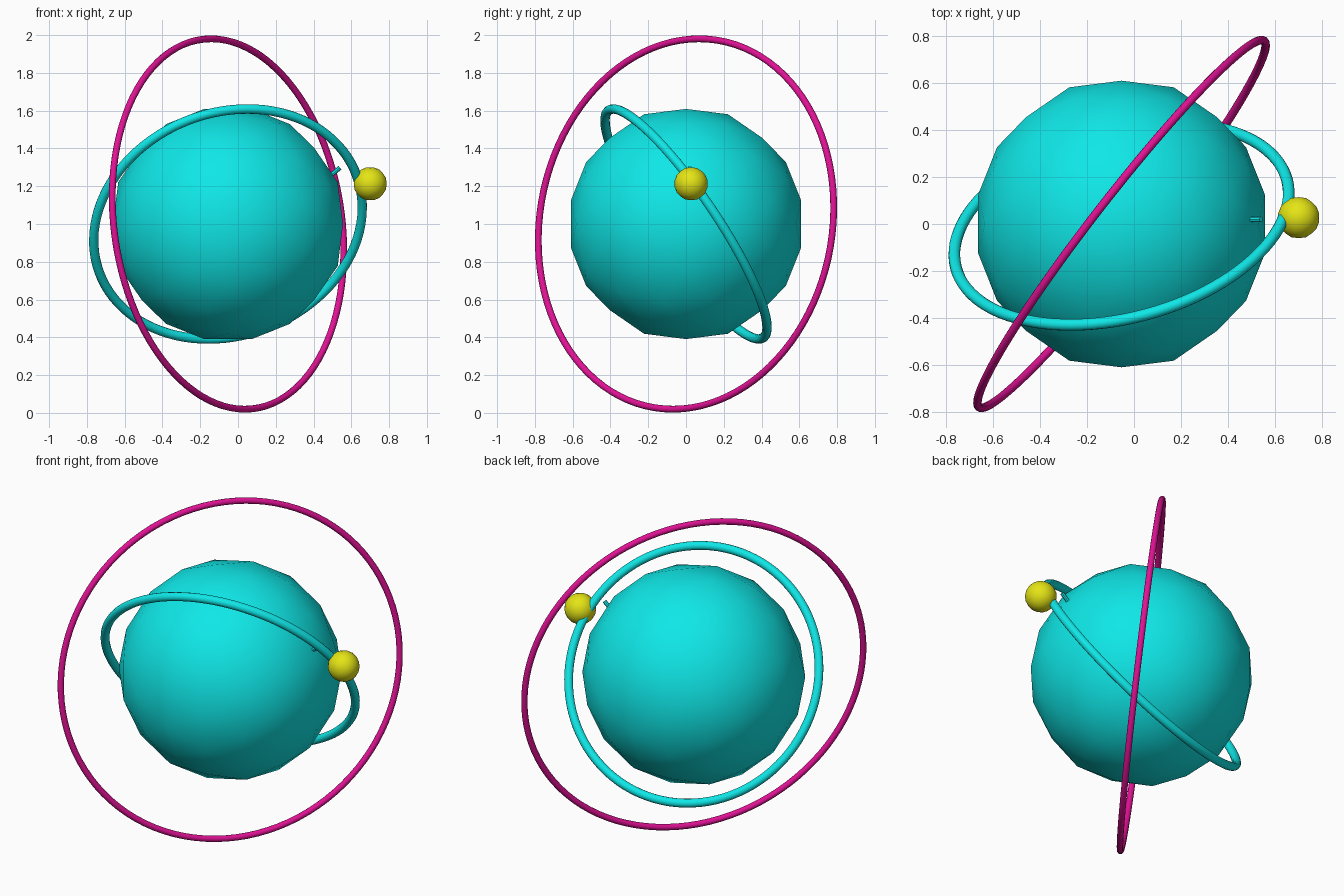
import bpy
import bmesh
from math import sqrt
from mathutils import Vector

cube = bpy.data.objects.get("Cube")
if cube:
    bpy.data.objects.remove(cube, do_unlink=True)


def material(name, rgb):
    mat = bpy.data.materials.new(name)
    mat.use_nodes = True
    mat.diffuse_color = (*rgb, 1)
    mat.node_tree.nodes["Principled BSDF"].inputs["Base Color"].default_value = (*rgb, 1)
    return mat


cyan = material("cyan", (0.005, 0.8, 0.8))
magenta = material("magenta", (0.75, 0.006, 0.3))
yellow = material("yellow", (0.78, 0.78, 0.008))

CENTRE = Vector((-0.053, 0, 1.0))


def geodesic(name, centre, radius, mat):
    """Icosahedron with every edge split in three, pushed out to a sphere."""
    bm = bmesh.new()
    golden = (1 + sqrt(5)) / 2
    for a in (-1, 1):
        for b in (-golden, golden):
            for co in ((a, 0, b), (0, b, a), (b, a, 0)):
                bm.verts.new(co)
    bmesh.ops.convex_hull(bm, input=bm.verts[:])
    bmesh.ops.subdivide_edges(bm, edges=bm.edges[:], cuts=2, use_grid_fill=True)
    for v in bm.verts:
        v.co = v.co.normalized() * radius
    bmesh.ops.recalc_face_normals(bm, faces=bm.faces[:])
    for f in bm.faces:
        f.smooth = True
    mesh = bpy.data.meshes.new(name)
    bm.to_mesh(mesh)
    bm.free()
    mesh.materials.append(mat)
    obj = bpy.data.objects.new(name, mesh)
    obj.location = centre
    bpy.context.collection.objects.link(obj)


def ring(name, normal, radius, tube, mat):
    """Thin hoop around the planet, facing along its normal."""
    bpy.ops.mesh.primitive_torus_add(
        major_radius=radius, minor_radius=tube, major_segments=100,
        minor_segments=12, location=CENTRE,
        rotation=Vector(normal).to_track_quat("Z", "Y").to_euler())
    obj = bpy.context.object
    obj.name = name
    obj.data.materials.append(mat)
    bpy.ops.object.shade_smooth()


# Planet and its moon
geodesic("planet", CENTRE, 0.622, cyan)
geodesic("moon", (0.70, 0.027, 1.213), 0.089, yellow)

# Two tilted orbit rings
ring("outer_ring", (0.785, -0.611, 0.115), 0.987, 0.018, magenta)
ring("inner_ring", (-0.216, 0.808, 0.548), 0.728, 0.025, cyan)

# Small peg standing out of the planet beside the moon
start, end = Vector((0.44, 0.02, 1.215)), Vector((0.54, 0.02, 1.298))
bpy.ops.mesh.primitive_cylinder_add(
    vertices=8, radius=0.012, depth=(end - start).length,
    location=(start + end) / 2,
    rotation=(end - start).to_track_quat("Z", "Y").to_euler())
peg = bpy.context.object
peg.name = "peg"
peg.data.materials.append(cyan)
bpy.ops.object.shade_smooth_by_angle()
